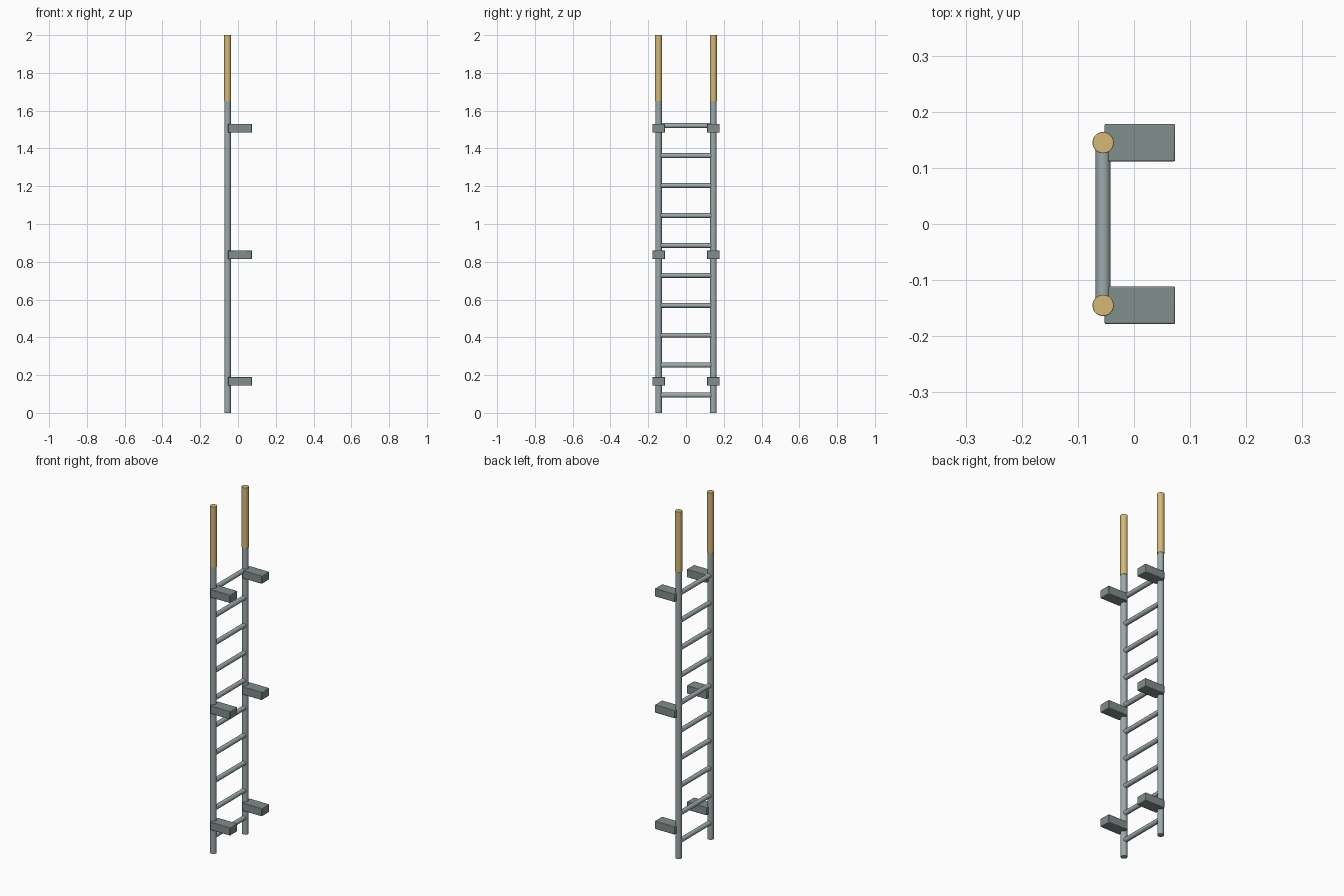
import bpy
import math

cube = bpy.data.objects.get("Cube")
if cube:
    bpy.data.objects.remove(cube, do_unlink=True)


def make_material(name, rgb):
    mat = bpy.data.materials.new(name)
    mat.use_nodes = True
    color = (*rgb, 1)
    mat.diffuse_color = color
    mat.node_tree.nodes["Principled BSDF"].inputs["Base Color"].default_value = color
    return mat


steel = make_material("light steel grey", (0.34, 0.40, 0.41))
dark_steel = make_material("dark steel grey", (0.22, 0.27, 0.265))
gold = make_material("pale gold", (0.66, 0.48, 0.19))

RAIL_X, RAIL_Y = -0.055, 0.145


def finish(obj, name, mat, bevel):
    obj.name = name
    obj.data.materials.append(mat)
    if bevel:
        mod = obj.modifiers.new("soft edges", "BEVEL")
        mod.width = bevel
        mod.segments = 2
        mod.limit_method = "ANGLE"
        mod.angle_limit = math.radians(40)
    bpy.ops.object.shade_smooth_by_angle(angle=math.radians(35))


def rod(name, mat, center, radius, length, tilt=0, bevel=0):
    bpy.ops.mesh.primitive_cylinder_add(vertices=32, radius=radius, depth=length,
                                        location=center, rotation=(tilt, 0, 0))
    finish(bpy.context.object, name, mat, bevel)


def block(name, mat, center, size, bevel):
    bpy.ops.mesh.primitive_cube_add(size=1, location=center)
    obj = bpy.context.object
    obj.scale = size
    bpy.ops.object.transform_apply(location=False, rotation=False, scale=True)
    finish(obj, name, mat, bevel)


# Side rails, grips and wall brackets
for side, y in (("near", -RAIL_Y), ("far", RAIL_Y)):
    rod(f"{side}_rail", steel, (RAIL_X, y, 0.83), 0.0172, 1.66)
    rod(f"{side}_grip", gold, (RAIL_X, y, 1.825), 0.019, 0.35, bevel=0.001)
    for i in range(3):
        block(f"{side}_bracket_{i + 1}", dark_steel,
              (0.0105, y, 0.167 + i * 0.67), (0.126, 0.067, 0.046), 0.003)

# Rungs between the rails
for i in range(10):
    rod(f"rung_{i + 1}", steel, (RAIL_X, 0, 0.094 + i * 0.1585),
        0.0132, 2 * RAIL_Y, tilt=math.pi / 2)
